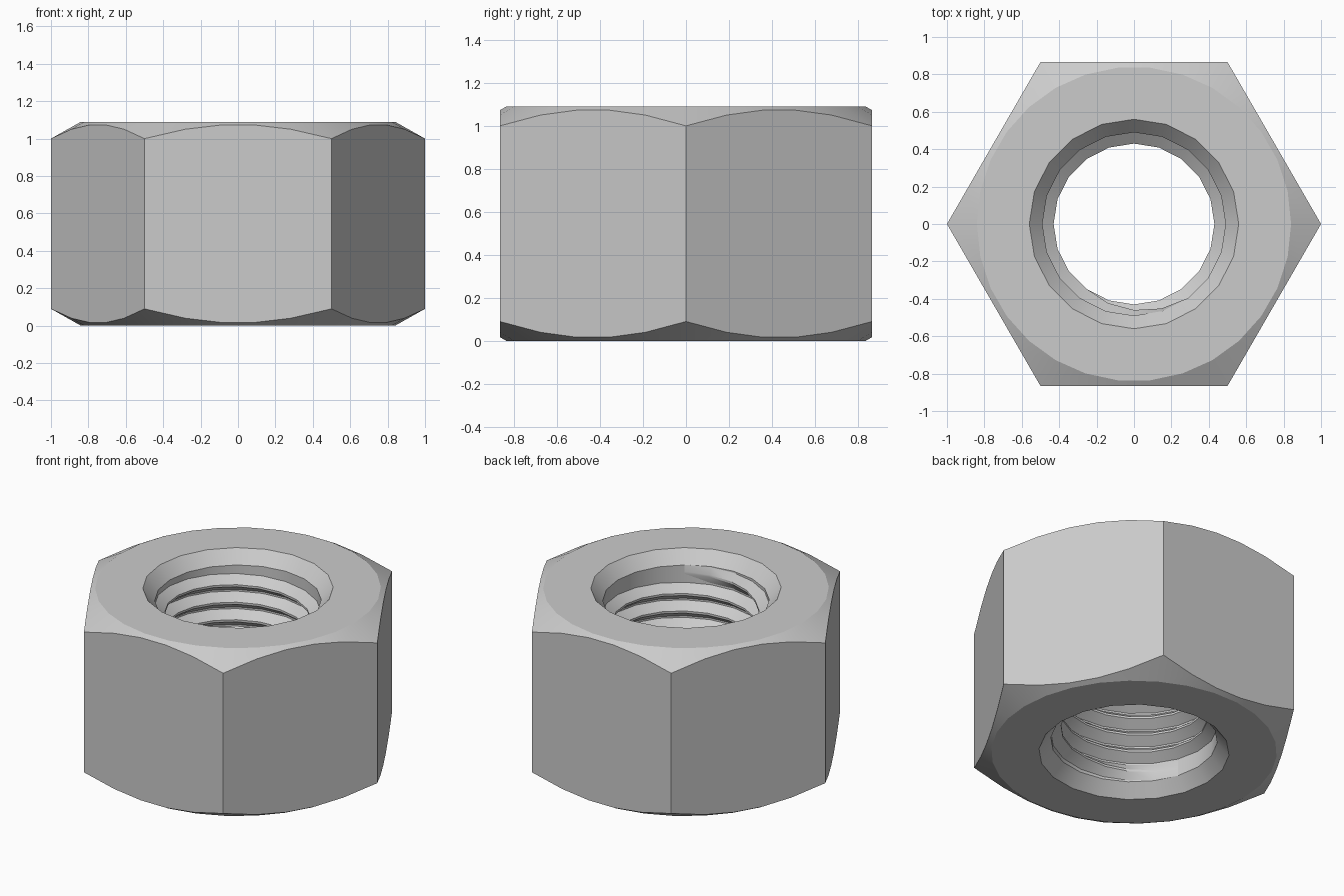
import bpy, bmesh
from math import sin, cos, radians, pi, tau

cube = bpy.data.objects.get("Cube")
if cube:
    bpy.data.objects.remove(cube, do_unlink=True)

HEIGHT = 1.09        # nut height
FLAT = cos(pi / 6)   # centre to flat side
FACE_R = 0.84        # where the corner chamfer starts
MOUTH_R, ROOT_R, CREST_R = 0.56, 0.49, 0.43
SINK = 0.08          # countersink depth
SIDES = 20           # segments around the bore

steel = bpy.data.materials.new("grey_steel")
steel.use_nodes = True
colour = (0.6, 0.6, 0.6, 1)
steel.diffuse_color = colour
steel.node_tree.nodes["Principled BSDF"].inputs["Base Color"].default_value = colour


def finish(name, bm):
    mesh = bpy.data.meshes.new(name)
    bm.to_mesh(mesh)
    bm.free()
    mesh.materials.append(steel)
    obj = bpy.data.objects.new(name, mesh)
    bpy.context.collection.objects.link(obj)
    bpy.ops.object.select_all(action='DESELECT')
    obj.select_set(True)
    bpy.context.view_layer.objects.active = obj
    bpy.ops.object.shade_smooth_by_angle(angle=radians(25))
    return obj


def ring(bm, points):
    verts = [bm.verts.new(p) for p in points]
    return [bm.edges.new((v, verts[i - 1])) for i, v in enumerate(verts)]


def circle(bm, radius, z, count):
    return ring(bm, [(radius * cos(tau * i / count), radius * sin(tau * i / count), z)
                     for i in range(count)])


def hex_outline(bm, top):
    # Hexagon whose edge dips towards the corners, following a chamfer cone
    points = []
    for i in range(30):
        a = radians(12 * i)
        r = FLAT / cos(a % (pi / 3) - pi / 6)
        drop = (r - FACE_R) * 0.5625
        points.append((r * cos(a), r * sin(a), HEIGHT - drop if top else drop))
    return ring(bm, points)


# Hexagonal body with chamfered corners and a countersunk bore
bm = bmesh.new()
rings = [
    circle(bm, FACE_R, 0, 30),
    hex_outline(bm, False),
    hex_outline(bm, True),
    circle(bm, FACE_R, HEIGHT, 30),
    circle(bm, MOUTH_R, HEIGHT, SIDES),
    circle(bm, ROOT_R, HEIGHT - SINK, SIDES),
    circle(bm, ROOT_R, SINK, SIDES),
    circle(bm, MOUTH_R, 0, SIDES),
]
for i, loop in enumerate(rings):
    bmesh.ops.bridge_loops(bm, edges=rings[i - 1] + loop)
bmesh.ops.recalc_face_normals(bm, faces=bm.faces)
finish("nut_body", bm)

# Helical thread ridge, fading into the bore wall at both ends
bm = bmesh.new()
TURNS = 7.3
STEPS = round(TURNS * SIDES)
FADE = 4
PITCH = (HEIGHT - 2 * SINK - 0.1) / TURNS
rows = []
for s in range(STEPS + 1):
    a = radians(306) + tau * (s - STEPS) / SIDES
    z = SINK + 0.05 + PITCH * s / SIDES
    strength = min(1, s / FADE, (STEPS - s) / FADE)
    crest = ROOT_R + (CREST_R - ROOT_R) * strength
    profile = [(ROOT_R, -0.45), (crest, -0.06), (crest, 0.06), (ROOT_R, 0.45)]
    rows.append([bm.verts.new((r * cos(a), r * sin(a), z + h * PITCH)) for r, h in profile])
for low, high in zip(rows, rows[1:]):
    for k in range(3):
        bm.faces.new((low[k], low[k + 1], high[k + 1], high[k]))
finish("inner_thread", bm)
